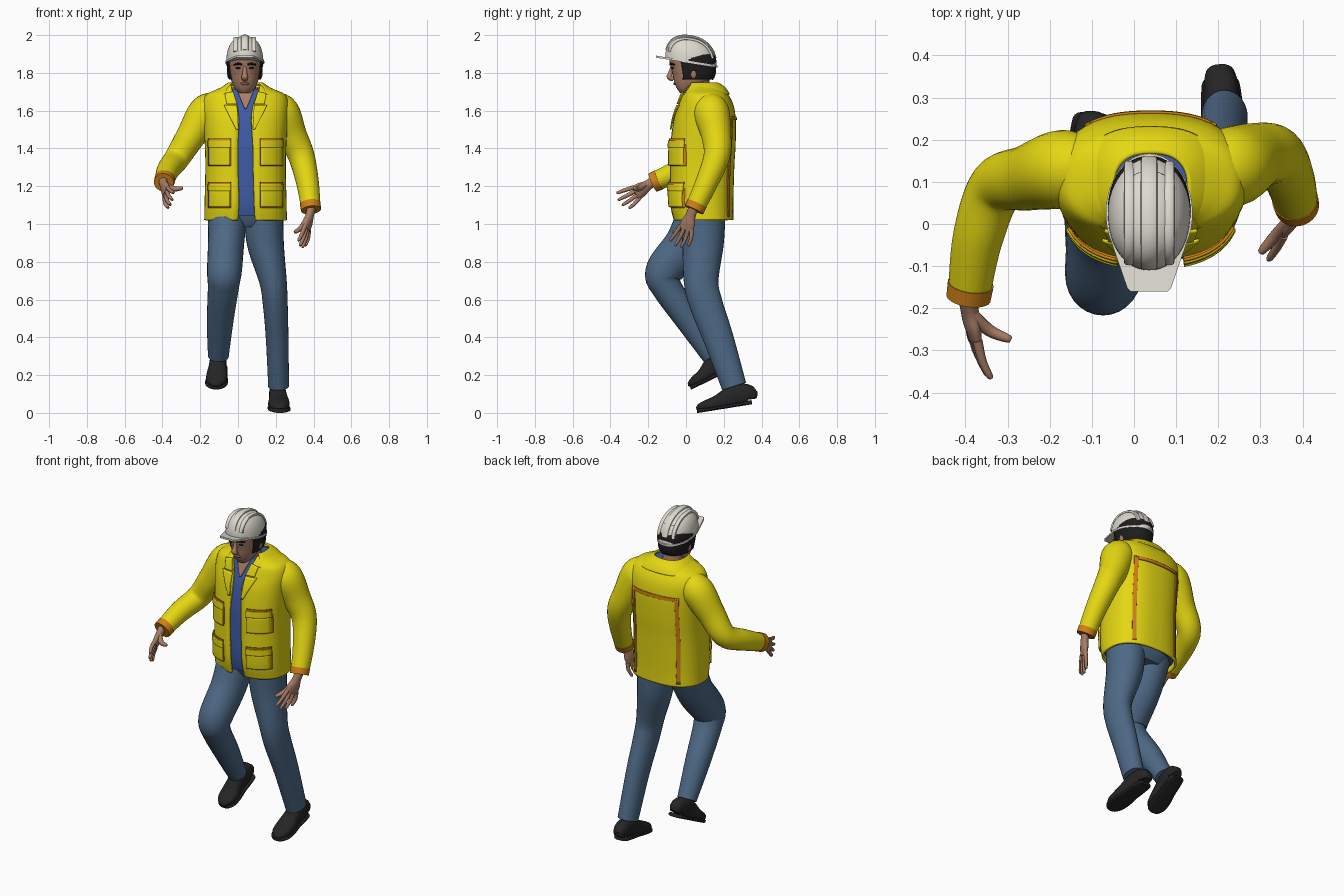
import bpy, bmesh, math
from mathutils import Vector as V

if "Cube" in bpy.data.objects:
    bpy.data.objects.remove(bpy.data.objects["Cube"])


def material(name, rgb):
    m = bpy.data.materials.new(name)
    m.diffuse_color = (*rgb, 1)
    m.use_nodes = True
    m.node_tree.nodes["Principled BSDF"].inputs["Base Color"].default_value = m.diffuse_color
    return m


YELLOW = material("jacket_yellow", (.78, .68, .006))
ORANGE = material("trim_orange", (.62, .22, .008))
DENIM = material("denim_blue", (.075, .14, .235))
BLUE = material("shirt_blue", (.05, .105, .38))
SKIN = material("skin", (.40, .21, .135))
LIP = material("lip_brown", (.25, .10, .07))
BLACK = material("hair_black", (.012, .012, .012))
SHOE = material("shoe_black", (.018, .018, .018))
WHITE = material("helmet_white", (.72, .70, .62))


# ---------- helpers ----------
def finish(bm, name, mat, thick=0, angle=40):
    bmesh.ops.recalc_face_normals(bm, faces=bm.faces)
    me = bpy.data.meshes.new(name)
    bm.to_mesh(me)
    bm.free()
    me.materials.append(mat)
    ob = bpy.data.objects.new(name, me)
    bpy.context.collection.objects.link(ob)
    if thick:
        s = ob.modifiers.new("thickness", "SOLIDIFY")
        s.thickness, s.offset = thick, 0
    bpy.ops.object.select_all(action='DESELECT')
    ob.select_set(True)
    bpy.context.view_layer.objects.active = ob
    bpy.ops.object.shade_smooth_by_angle(angle=math.radians(angle))
    return ob


def spline(rows, steps):
    """Catmull-Rom through tuples of numbers."""
    out = []
    for i in range(len(rows) - 1):
        p = [rows[max(i - 1, 0)], rows[i], rows[i + 1], rows[min(i + 2, len(rows) - 1)]]
        for s in range(steps):
            t = s / steps
            out.append(tuple(.5 * (2 * b + (c - a) * t + (2 * a - 5 * b + 4 * c - d) * t * t
                                   + (3 * b - a - 3 * c + d) * t ** 3) for a, b, c, d in zip(*p)))
    return out + [tuple(rows[-1])]


def power(v, n):
    return math.copysign(abs(v) ** (2 / n), v)


def bridge(bm, rings, closed=True):
    vs = [[bm.verts.new(p) for p in r] for r in rings]
    k = len(vs[0])
    for a, b in zip(vs, vs[1:]):
        for i in range(k if closed else k - 1):
            j = (i + 1) % k
            bm.faces.new((a[i], a[j], b[j], b[i]))
    if closed:
        bm.faces.new(vs[0])
        bm.faces.new(vs[-1])


def tube(bm, pts, ref=(1, 0, 0), steps=5, n=2, k=24):
    """Tube through (x, y, z, radius along ref[, other radius])."""
    pts = spline([p if len(p) == 5 else (*p, p[3]) for p in pts], steps)
    rings = []
    for i, p in enumerate(pts):
        t = (V(pts[min(i + 1, len(pts) - 1)][:3]) - V(pts[max(i - 1, 0)][:3])).normalized()
        a = V(ref) - t * t.dot(V(ref))
        a.normalize()
        b = t.cross(a)
        rings.append([V(p[:3]) + a * p[3] * power(math.cos(w), n) + b * p[4] * power(math.sin(w), n)
                      for w in (2 * math.pi * j / k for j in range(k))])
    bridge(bm, rings)


def ball(bm, c, s):
    r = bmesh.ops.create_uvsphere(bm, u_segments=16, v_segments=10, radius=1)
    for v in r['verts']:
        v.co = V((v.co.x * s[0] + c[0], v.co.y * s[1] + c[1], v.co.z * s[2] + c[2]))


def body(bm, rows, gap=False, n=2.5, k=48, inset=0):
    """Horizontal loft: rows of (z, centre x, front y, back y, half width[, gap left x, gap right x])."""
    rings = []
    for r in rows:
        z, cx, yf, yb, rx = r[:5]
        cy, ry, rx = (yf + yb) / 2, (yb - yf) / 2 - inset, rx - inset
        a0, a1 = 0, 2 * math.pi * (1 - 1 / k)
        if gap:
            l, h = [math.asin(min(1, (abs(x - cx) / rx) ** (n / 2))) for x in r[5:7]]
            a0, a1 = h, 2 * math.pi - l
        rings.append([V((cx + rx * power(math.sin(a), n), cy - ry * power(math.cos(a), n), z))
                      for a in (a0 + (a1 - a0) * i / (k - 1) for i in range(k))])
    bridge(bm, rings, not gap)


# ---------- jacket and shirt ----------
TORSO = spline([(1.02, .04, -.06, .245, .213, .0, .09), (1.12, .04, -.08, .245, .211, .005, .085),
                (1.30, .04, -.08, .25, .207, .0, .08), (1.42, .04, -.077, .257, .21, .0, .078),
                (1.55, .04, -.06, .258, .218, .005, .07), (1.63, .04, -.035, .245, .222, -.005, .08),
                (1.68, .04, -.017, .22, .205, -.02, .1), (1.705, .04, -.005, .2, .155, -.03, .11),
                (1.73, .04, .005, .175, .1, -.035, .115)], 6)


def surface(x, z, back):
    for a, b in zip(TORSO, TORSO[1:]):
        if z <= b[0] or b is TORSO[-1]:
            t = max(0, min(1, (z - a[0]) / (b[0] - a[0])))
            _, cx, yf, yb, rx = [p + (q - p) * t for p, q in zip(a[:5], b[:5])]
            h = (1 - min(1, abs(x - cx) / rx) ** 2.5) ** .4 * (yb - yf) / 2
            return (yf + yb) / 2 + (h if back else -h)


def patch(name, corners, mat, off=.009, back=False, thick=.007, k=10):
    """Thin plate lying on the torso; corners are (x, z) in order."""
    p, q, r, s = [V((*c, 0)) for c in corners]
    rings = []
    for i in range(k + 1):
        row = []
        for j in range(k + 1):
            c = p.lerp(q, j / k).lerp(s.lerp(r, j / k), i / k)
            row.append(V((c.x, surface(c.x, c.y, back) + (off if back else -off), c.y)))
        rings.append(row)
    bm = bmesh.new()
    bridge(bm, rings, False)
    finish(bm, name, mat, thick)


def rect(x0, x1, z0, z1):
    return [(x0, z0), (x1, z0), (x1, z1), (x0, z1)]


bm = bmesh.new()
body(bm, TORSO, gap=True)
finish(bm, "jacket_body", YELLOW, .012)
bm = bmesh.new()
body(bm, TORSO[2:-4], inset=.012)
finish(bm, "shirt", BLUE)
patch("neck_opening", [(.035, 1.61), (.045, 1.61), (.085, 1.71), (-.005, 1.71)], SKIN, -.006)

# collar and lapels
bm = bmesh.new()
body(bm, spline([(1.685, .04, -.03, .228, .165, -.07, .15), (1.72, .04, -.008, .205, .125, -.055, .135),
                 (1.745, .04, .0, .168, .088, -.035, .115)], 4), gap=True)
finish(bm, "collar", YELLOW, .01)
for side, label in ((-1, "right"), (1, "left")):
    patch("lapel_" + label, [(.04 + side * x, z) for x, z in
                             ((.037, 1.5), (.05, 1.5), (.115, 1.63), (.045, 1.63))], YELLOW, .014)
    patch("lapel_top_" + label, [(.04 + side * x, z) for x, z in
                                 ((.045, 1.635), (.1, 1.635), (.11, 1.69), (.065, 1.70))], YELLOW, .014)
    # pockets with orange edging, then a flap over each
    a, b = sorted((.04 + side * .082, .04 + side * .192))
    for z0, z1, w in ((1.31, 1.45, "chest"), (1.09, 1.22, "hip")):
        nm = f"{w}_pocket_{label}"
        patch(nm + "_edging", rect(a - .004, b + .004, z0 - .004, z1 - .03), ORANGE, .009)
        patch(nm, rect(a, b, z0, z1 - .045), YELLOW, .016, thick=.012)
        patch(nm + "_flap", rect(a - .004, b + .004, z1 - .045, z1 - .008), YELLOW, .02, thick=.012)
        patch(nm + "_top_trim", rect(a - .004, b + .004, z1 - .008, z1 + .002), ORANGE, .017)
    # back tapes
    x = .04 + side * .145
    patch("back_tape_" + label, [(x - .01, 1.04), (x + .01, 1.04), (x + .01, 1.57), (x - .01, 1.57)],
          ORANGE, .008, True, k=24)
patch("back_tape_across", rect(-.105, .185, 1.55, 1.57), ORANGE, .008, True, k=24)

# ---------- sleeves, cuffs ----------
ARMS = {"right": ([(-.11, .13, 1.62, .075), (-.17, .13, 1.59, .093), (-.25, .11, 1.465, .078),
                   (-.325, .088, 1.345, .067), (-.37, -.03, 1.285, .06), (-.392, -.17, 1.222, .05)], (1, 0, -1)),
        "left": ([(.18, .13, 1.62, .075), (.23, .135, 1.59, .095), (.285, .16, 1.47, .08),
                  (.335, .163, 1.36, .07), (.368, .11, 1.22, .06), (.386, .045, 1.08, .051)], (0, 1, 0))}
for label, (pts, ref) in ARMS.items():
    bm = bmesh.new()
    tube(bm, pts, ref, 6, k=28)
    finish(bm, "sleeve_" + label, YELLOW)
    a, b = V(pts[-2][:3]), V(pts[-1][:3])
    bm = bmesh.new()
    tube(bm, [(*a.lerp(b, .8), .055), (*a.lerp(b, 1.04), .053)], ref, 1, k=28)
    finish(bm, "cuff_" + label, ORANGE)


# ---------- hands ----------
def hand(name, wrist, tip, index, thumb):
    w, d, th = V(wrist), V(tip) - V(wrist), V(thumb)
    idx = V(index) - d * d.dot(V(index)) / d.dot(d)
    idx.normalize()
    curl = th - w - d * .5
    bm = bmesh.new()
    tube(bm, [(*(w - d * .15), .027, .022), (*(w + d * .1), .028, .021),
              (*(w + d * .3), .039, .02), (*(w + d * .53), .041, .014)], idx, 4)
    for o, l in ((.033, .96), (.011, 1.03), (-.011, 1), (-.032, .88)):
        base, mid = w + d * .47 + idx * o, w + d * (.47 + (l - .47) * .55) + idx * o * 1.4
        end = w + d * l + idx * o * 1.6 + curl * .12
        tube(bm, [(*base, .012), (*mid, .0105), (*end, .008), (*(end + d * .025), .003)], idx, 3, k=10)
    tube(bm, [(*(w + d * .12 + idx * .012), .017), (*(w + d * .3).lerp(th, .45), .0145),
              (*(w + d * .3).lerp(th, .93), .01), (*th, .004)], d, 4, k=12)
    finish(bm, name, SKIN)


hand("hand_right", (-.393, -.19, 1.213), (-.365, -.34, 1.115), (.25, -.5, .8), (-.292, -.275, 1.19))
hand("hand_left", (.383, .03, 1.06), (.345, -.03, .89), (-.35, -.9, .2), (.3, -.068, .955))

# ---------- trousers ----------
bm = bmesh.new()
body(bm, [(.985, .04, .0, .18, .13), (1.03, .04, -.03, .21, .175), (1.1, .04, -.04, .215, .185)], k=32)
finish(bm, "trouser_seat", DENIM)
LEGS = {"right": [(-.055, .08, 1.07, .105, .12), (-.063, .0, .9, .096, .11), (-.072, -.115, .75, .092, .1),
                  (-.078, -.1, .66, .082, .08), (-.095, .025, .48, .07, .072), (-.104, .14, .3, .055)],
        "left": [(.135, .09, 1.07, .105, .12), (.145, .09, .9, .098, .11), (.185, .08, .7, .073, .092),
                 (.197, .105, .58, .066, .088), (.207, .17, .4, .06, .08), (.215, .255, .14, .055, .066)]}
for label, pts in LEGS.items():
    bm = bmesh.new()
    tube(bm, pts, (1, 0, 0), 6, k=28)
    finish(bm, "trouser_leg_" + label, DENIM)


# ---------- shoes ----------
def shoe(name, heel, toe, up):
    h, t, u = V(heel), V(toe), V(up).normalized()
    ref = (t - h).cross(u).normalized()
    upper = [(0, .03, .05), (.05, .04, .10), (.25, .045, .12), (.45, .047, .105), (.65, .055, .075),
             (.85, .053, .058), (.96, .036, .045), (1, .018, .026)]
    bm = bmesh.new()
    tube(bm, [(*(h.lerp(t, f) + u * (z / 2 + .003)), w, z / 2) for f, w, z in upper], ref, 3, 2.6)
    tube(bm, [(*(h.lerp(t, f * 1.02 - .01) + u * .011), w + .005, .011) for f, w, z in upper], ref, 3, 3.5)
    finish(bm, name, SHOE)


shoe("shoe_left", (.205, .342, .045), (.222, .06, .0), (0, .16, 1))
shoe("shoe_right", (-.1, .262, .238), (-.118, .032, .125), (0, -.44, .9))

# ---------- head ----------
HEAD = spline([(1.693, .036, -.03, .035, .028), (1.715, .036, -.047, .06, .05), (1.75, .036, -.062, .115, .068),
               (1.79, .036, -.07, .14, .079), (1.83, .036, -.08, .143, .084), (1.88, .036, -.088, .142, .086),
               (1.94, .036, -.06, .11, .065)], 5)
bm = bmesh.new()
body(bm, HEAD, n=2.15, k=32)
tube(bm, [(.04, .085, 1.6, .068), (.038, .075, 1.7, .058), (.036, .065, 1.78, .056)])
tube(bm, [(.036, -.072, 1.835, .009), (.036, -.082, 1.80, .012), (.036, -.087, 1.778, .018, .015),
          (.036, -.066, 1.764, .014, .01)])
for s in (-1, 1):
    ball(bm, (.036 + s * .084, .04, 1.80), (.01, .018, .03))
finish(bm, "head", SKIN)
bm = bmesh.new()
body(bm, [(z, cx, yf - .005, yb + .012, rx + .007, cx - rx * .98, cx + rx * .98)
          for z, cx, yf, yb, rx in HEAD if z > 1.76], gap=True, n=2.15)
finish(bm, "hair", BLACK, .008)
bm = bmesh.new()
for s in (-1, 1):
    ball(bm, (.036 + s * .034, -.071, 1.826), (.015, .007, .006))
    tube(bm, [(.036 + s * .014, -.083, 1.843, .005), (.036 + s * .035, -.08, 1.849, .006),
              (.036 + s * .058, -.062, 1.843, .004)], (0, 0, 1), 3, k=8)
finish(bm, "eyes_and_brows", BLACK)
bm = bmesh.new()
ball(bm, (.036, -.06, 1.743), (.024, .007, .007))
finish(bm, "mouth", LIP)


# ---------- safety helmet ----------
HX, HY, HZ = .036, .026, 1.857


def tilt(bm):
    for v in bm.verts:
        v.co.z -= .16 * (v.co.y - HY)


bm = bmesh.new()
dome = [(f, (1 - f ** 2.3) ** (1 / 2.3)) for f in (math.sin(i * math.pi / 28) for i in range(14))]
body(bm, [(HZ + .135 * f, HX, HY - .136 * s, HY + .136 * s, .098 * s) for f, s in dome], n=2.1)
for x, w, drop in ((0, .02, 0), (-.047, .013, .012), (.047, .013, .012)):
    arc = [math.pi * (i / 12) for i in range(1, 12)]
    tube(bm, [(HX + x, HY + (.131 - drop) * power(math.cos(a), 2.3), HZ + (.134 - drop) * power(math.sin(a), 2.3),
               w, .009) for a in arc], (1, 0, 0), 2, 2.6, 12)
tilt(bm)
finish(bm, "helmet_shell", WHITE)
# brim with a straight-edged peak at the front
bm = bmesh.new()
outline = [(HX + .103 * math.cos(a), HY + .141 * math.sin(a)) for a in
           (math.radians(-20 + 220 * i / 32) for i in range(33))] + [(-.016, -.152), (-.008, -.16),
                                                                      (.08, -.16), (.088, -.152)]
bridge(bm, [[V((x, y, HZ + z)) for x, y in outline] for z in (-.006, .005)])
tilt(bm)
finish(bm, "helmet_brim", WHITE)
